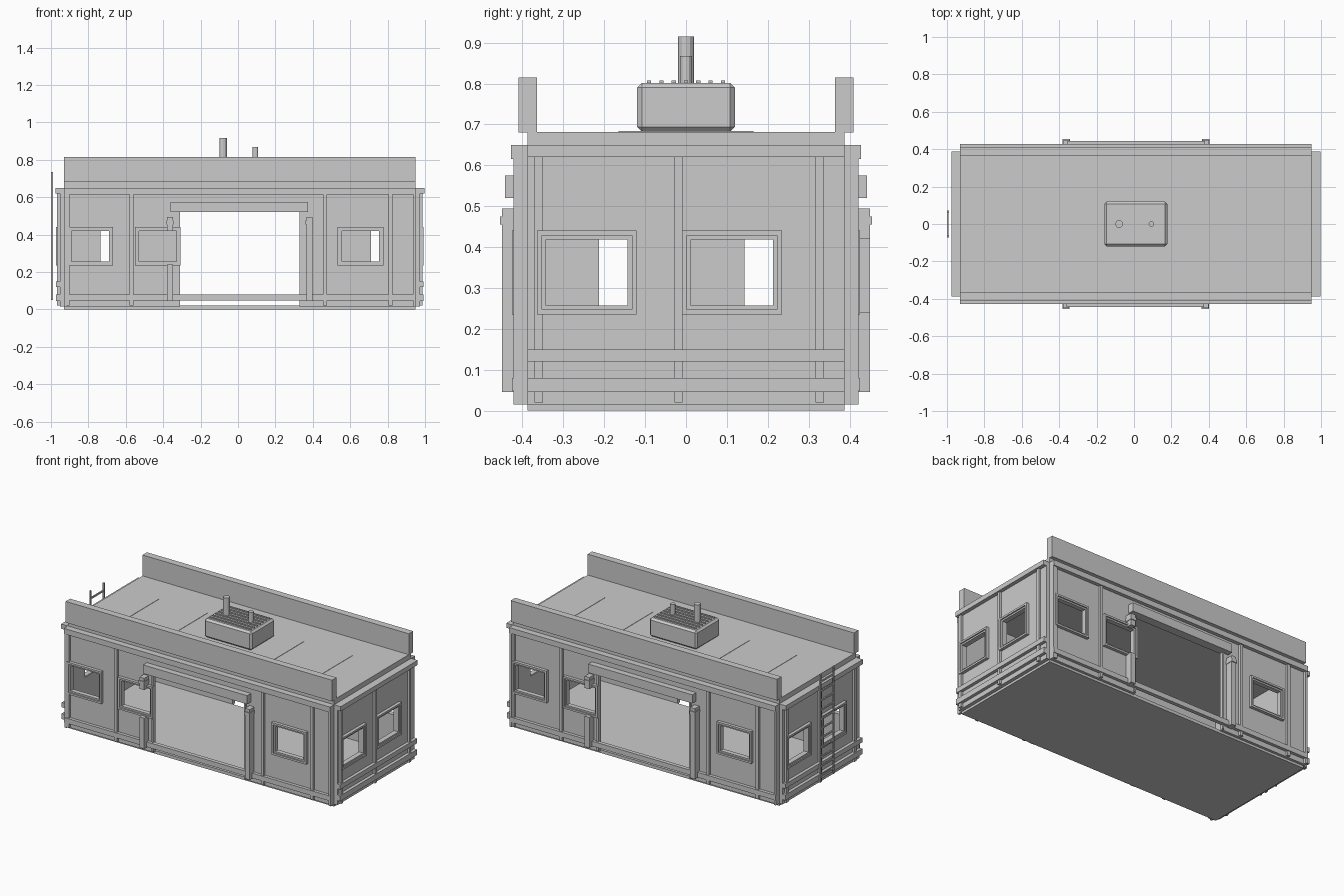
import bpy, bmesh, math
from mathutils import Matrix, Vector

if "Cube" in bpy.data.objects:
    bpy.data.objects.remove(bpy.data.objects["Cube"])

CX = 0.01  # the building is point-symmetric about this x
grey = bpy.data.materials.new("plain_grey")
grey.diffuse_color = (0.6, 0.6, 0.6, 1)
grey.use_nodes = True
grey.node_tree.nodes["Principled BSDF"].inputs["Base Color"].default_value = grey.diffuse_color


def finish(name, bm, side=0):
    """Turn the mesh to one of four sides (0 front, 1 right, 2 back, 3 left)."""
    bmesh.ops.recalc_face_normals(bm, faces=bm.faces)
    turn = Matrix.Translation((CX, 0, 0)) @ Matrix.Rotation(side * math.pi / 2, 4, 'Z')
    bmesh.ops.transform(bm, matrix=turn, verts=bm.verts)
    me = bpy.data.meshes.new(name)
    bm.to_mesh(me)
    bm.free()
    me.materials.append(grey)
    ob = bpy.data.objects.new(name, me)
    bpy.context.collection.objects.link(ob)
    return ob


def add_box(bm, x0, x1, y0, y1, z0, z1):
    size = Vector((x1 - x0, y1 - y0, z1 - z0))
    mid = Vector((x0 + x1, y0 + y1, z0 + z1)) / 2
    m = Matrix.Translation(mid) @ Matrix.Diagonal((*size, 1))
    return bmesh.ops.create_cube(bm, size=1, matrix=m)['verts']


def boxes(name, items, side=0):
    """Boxes given as (u0, u1, d0, d1, z0, z1); d is the distance outward."""
    bm = bmesh.new()
    for u0, u1, d0, d1, z0, z1 in items:
        add_box(bm, u0, u1, -d1, -d0, z0, z1)
    return finish(name, bm, side)


def wall(name, half, d0, d1, z0, z1, holes, side):
    """Wall panel with rectangular openings."""
    us = sorted({-half, half, *[v for h in holes for v in h[:2]]})
    zs = sorted({z0, z1, *[v for h in holes for v in h[2:]]})
    bm = bmesh.new()
    for a, b in zip(us, us[1:]):
        for c, d in zip(zs, zs[1:]):
            mu, mz = (a + b) / 2, (c + d) / 2
            if not any(h[0] < mu < h[1] and h[2] < mz < h[3] for h in holes):
                bm.faces.new([bm.verts.new((u, -d0, z)) for u, z in
                              ((a, c), (b, c), (b, d), (a, d))])
    bmesh.ops.remove_doubles(bm, verts=bm.verts, dist=1e-5)
    ext = bmesh.ops.extrude_face_region(bm, geom=bm.faces[:])
    moved = [g for g in ext['geom'] if isinstance(g, bmesh.types.BMVert)]
    bmesh.ops.translate(bm, vec=(0, d0 - d1, 0), verts=moved)
    finish(name, bm, side)


WZ0, WZ1, HW = 0.255, 0.42, 0.1  # window opening


def ring(u0, u1, z0, z1, t, d0, d1):
    return [(u0, u1, d0, d1, z0, z0 + t), (u0, u1, d0, d1, z1 - t, z1),
            (u0, u0 + t, d0, d1, z0 + t, z1 - t), (u1 - t, u1, d0, d1, z0 + t, z1 - t)]


def windows(name, centres, d, side):
    items = []
    for c in centres:
        items += ring(c - HW - .022, c + HW + .022, WZ0 - .02, WZ1 + .02, .012, d - .005, d + .02)
        items += ring(c - HW - .010, c + HW + .010, WZ0 - .008, WZ1 + .008, .01, d - .018, d + .012)
    boxes(name, items, side)


def openings(centres):
    return [(c - HW, c + HW, WZ0, WZ1) for c in centres]


# Floor and roof slabs
boxes("floor", [(-.94, .94, -.388, .388, 0, .02)])
boxes("roof", [(-.94, .94, -.388, .388, .65, .682)])
boxes("roof_seams", [(x - .002, x + .002, -.165, .165, .68, .684) for x in (-.68, -.34, .34, .68)])

# Long walls with doorway
LONG = (-.80, -.44, .645)
for side, tag in ((0, "front"), (2, "back")):
    wall(tag + "_wall", .94, .388, .405, .015, .65,
         openings(LONG) + [(-.32, .32, .015, .52)], side)
    windows(tag + "_window_frames", LONG, .405, side)
    boxes(tag + "_battens", [(u - .01, u + .01, .4, .42, .02, .62)
                             for u in (-.92, -.58, .455, .805)], side)
    boxes(tag + "_rails", [(-.94, .94, .4, .428, .615, .65),
                           (-.94, .94, .4, .425, .048, .08)], side)
    boxes(tag + "_corner_posts", [(-.94, -.925, .388, .422, .015, .65),
                                  (.925, .94, .388, .422, .015, .65)], side)
    boxes(tag + "_door_jambs", [(-.332, -.32, .388, .412, .02, .52),
                                (.32, .332, .388, .412, .02, .52)], side)
    boxes(tag + "_door_track", [(-.37, .365, .4, .443, .52, .575)], side)
    # Door posts, the left one broken by the window
    boxes(tag + "_door_posts", [(-.39, -.357, .4, .45, .045, .24),
                                (-.39, -.357, .4, .45, .42, .495),
                                (.355, .388, .4, .45, .045, .495),
                                (-.393, -.354, .4, .455, .455, .475),
                                (.352, .391, .4, .455, .455, .475)], side)
    # Parapet above the wall
    boxes(tag + "_parapet", [(-.94, .94, .365, .41, .68, .815)], side)

# End walls
SHORT = (-.2425, .1125)
for side, tag in ((1, "right"), (3, "left")):
    wall(tag + "_wall", .388, .94, .963, .015, .65, openings(SHORT), side)
    windows(tag + "_window_frames", SHORT, .963, side)
    boxes(tag + "_battens", [(u - .01, u + .01, .955, .977, .02, .65)
                             for u in (-.36, -.018, .327)], side)
    boxes(tag + "_rails", [(-.388, .388, .955, d, a, b) for d, a, b in
                           ((.987, .62, .65), (.983, .12, .15), (.983, .045, .08))], side)

# Rooftop unit with slats and two pipes
bm = bmesh.new()
add_box(bm, -.168, .168, -.12, .12, .682, .802)
bmesh.ops.bevel(bm, geom=bm.edges[:], offset=.012, segments=1, affect='EDGES')
finish("roof_unit", bm)
boxes("unit_slats", [(-.148, .148, y - .005, y + .005, .798, .808)
                     for y in [i * .03 for i in range(-3, 4)]])
bm = bmesh.new()
for x, r, top in ((-.09, .02, .915), (.083, .015, .868)):
    bmesh.ops.create_cone(bm, cap_ends=True, segments=12, radius1=r, radius2=r, depth=top - .79,
                          matrix=Matrix.Translation((x, 0, (top + .79) / 2)))
finish("unit_pipes", bm)

# Ladder on the left end
rails = [(s * .066 - .005, s * .066 + .005, 1.0, 1.01, .05, .735) for s in (-1, 1)]
rungs = [(-.066, .066, 1.001, 1.009, z, z + .01) for z in [.08 + i * .06 for i in range(11)]]
boxes("ladder", rails + rungs, 3)
